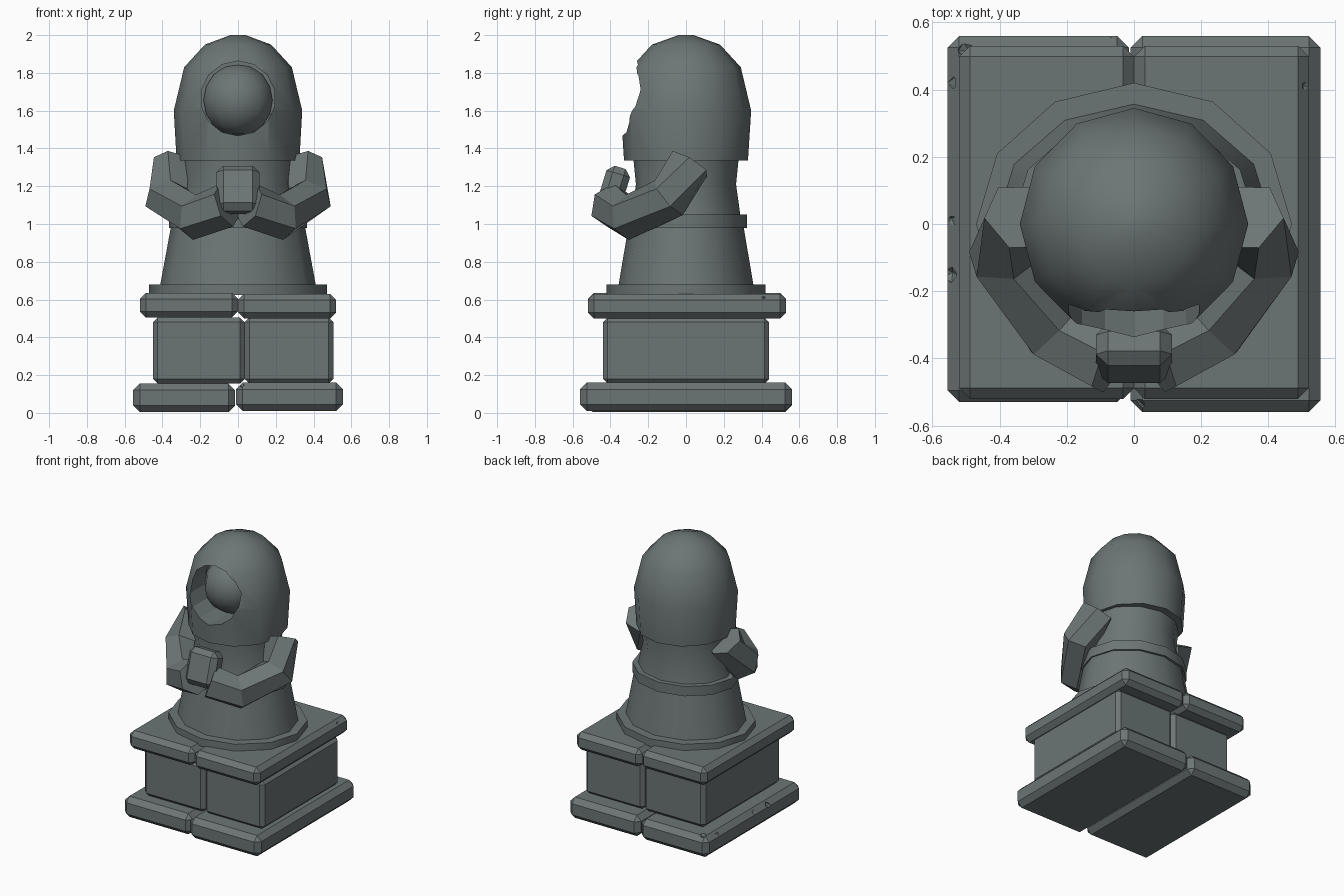
import bpy, bmesh, math
from mathutils import Vector, Matrix

if "Cube" in bpy.data.objects:
    bpy.data.objects.remove(bpy.data.objects["Cube"])

stone = bpy.data.materials.new("weathered grey stone")
stone.diffuse_color = (0.15, 0.178, 0.178, 1)
stone.use_nodes = True
stone.node_tree.nodes["Principled BSDF"].inputs["Base Color"].default_value = stone.diffuse_color


def finish(bm, name, smooth=None):
    bmesh.ops.recalc_face_normals(bm, faces=bm.faces)
    me = bpy.data.meshes.new(name)
    bm.to_mesh(me)
    bm.free()
    me.materials.append(stone)
    if smooth:
        me.shade_smooth()
        me.set_sharp_from_angle(angle=math.radians(smooth))
    ob = bpy.data.objects.new(name, me)
    bpy.context.collection.objects.link(ob)
    return ob


def block(name, lo, hi, bevel, tilt=0):
    lo, hi = Vector(lo), Vector(hi)
    bm = bmesh.new()
    bmesh.ops.create_cube(bm, size=1)
    bmesh.ops.scale(bm, vec=hi - lo, verts=bm.verts)
    bmesh.ops.bevel(bm, geom=bm.edges[:], offset=bevel, segments=1, affect='EDGES')
    bmesh.ops.transform(bm, matrix=Matrix.Translation((lo + hi) / 2) @ Matrix.Rotation(tilt, 4, 'X'),
                        verts=bm.verts)
    return finish(bm, name)


def lathe(name, profile, sides=12):
    """Closed solid from (rx, ry, z) rings."""
    bm = bmesh.new()
    rings = [[bm.verts.new((rx * math.cos(2 * math.pi * i / sides),
                            ry * math.sin(2 * math.pi * i / sides), z)) for i in range(sides)]
             for rx, ry, z in profile]
    for a, b in zip(rings, rings[1:]):
        for i in range(sides):
            j = (i + 1) % sides
            bm.faces.new((a[i], a[j], b[j], b[i]))
    bm.faces.new(rings[0])
    bm.faces.new(rings[-1])
    return finish(bm, name, 35)


def tube(name, path, radius, sides=6):
    path = [Vector(p) for p in path]
    bm = bmesh.new()
    rings = []
    for k, p in enumerate(path):
        d = (path[min(k + 1, len(path) - 1)] - path[max(k - 1, 0)]).normalized()
        u = d.cross(Vector((0, 0, 1))).normalized()
        v = u.cross(d)
        if k and u.dot(prev) < 0:
            u = -u
            v = -v
        prev = u
        rings.append([bm.verts.new(p + radius * (u * math.cos(t) + v * math.sin(t)))
                      for t in (2 * math.pi * (i + 0.5) / sides for i in range(sides))])
    for a, b in zip(rings, rings[1:]):
        for i in range(sides):
            j = (i + 1) % sides
            bm.faces.new((a[i], a[j], b[j], b[i]))
    bm.faces.new(rings[0])
    bm.faces.new(rings[-1])
    return finish(bm, name)


def cut(target, cutter):
    cutter.hide_render = True
    cutter.hide_viewport = True
    m = target.modifiers.new("cut", 'BOOLEAN')
    m.operation = 'DIFFERENCE'
    m.object = cutter
    m.solver = 'EXACT'


# Split pedestal: footing, middle and cap, each of two stones
foot_l = block("footing_left", (-.555, -.53, .005), (-.015, .56, .155), .035)
foot_r = block("footing_right", (-.01, -.56, .01), (.555, .56, .16), .035)
block("plinth_left", (-.45, -.44, .155), (.035, .44, .505), .025)
block("plinth_right", (.035, -.44, .155), (.505, .44, .505), .025)
block("cap_left", (-.52, -.52, .505), (.0, .53, .635), .032)
cap_r = block("cap_right", (.0, -.52, .5), (.52, .53, .63), .032)

# Chips broken out of the stone edges
for k, (stone_block, p) in enumerate([(foot_l, (-.555, .42, .15)), (foot_l, (-.555, .01, .15)),
                                      (foot_l, (-.555, -.15, .14)), (foot_l, (-.5, .52, .165)),
                                      (foot_l, (-.07, .57, .15)), (foot_r, (.01, -.545, .16)),
                                      (cap_r, (.525, .41, .625))]):
    bm = bmesh.new()
    bmesh.ops.create_icosphere(bm, subdivisions=1, radius=.03,
                               matrix=Matrix.Translation(p) @ Matrix.Rotation(k, 4, (1, 1, 1)))
    cut(stone_block, finish(bm, "chip_cutter"))

# Robed body with foot ring and waist band
lathe("robe_foot_ring", [(.47, .42, .625), (.47, .42, .68)])
lathe("robe_skirt", [(.415, .36, .66), (.355, .305, .985)])
lathe("waist_band", [(.365, .322, .98), (.365, .322, 1.05)])
lathe("torso", [(.33, .29, 1.03), (.29, .265, 1.21), (.305, .28, 1.36)])

# Hood with a round face opening, and the head inside
hood = lathe("hood", [(.325, .328, 1.335), (.34, .345, 1.6), (.285, .29, 1.83),
                      (.175, .18, 1.95), (.04, .04, 2.0)])
bm = bmesh.new()
bmesh.ops.create_cone(bm, cap_ends=True, segments=14, radius1=.198, radius2=.198, depth=.5,
                      matrix=Matrix.Translation((0, -.34, 1.665)) @ Matrix.Rotation(math.pi / 2, 4, 'X'))
cut(hood, finish(bm, "face_opening_cutter"))
bm = bmesh.new()
bmesh.ops.create_uvsphere(bm, u_segments=10, v_segments=8, radius=.192,
                          matrix=Matrix.Translation((0, -.06, 1.655)))
finish(bm, "head", 40)

# Bent arms holding a small block in front of the chest
for s, side in ((1, "right"), (-1, "left")):
    tube("arm_" + side, [(s * .33, .02, 1.32), (s * .38, -.09, 1.14),
                         (s * .23, -.31, 1.035), (s * .06, -.40, 1.1)], .12)
block("held_block", (-.113, -.45, 1.055), (.113, -.32, 1.305), .035, math.radians(-17))
